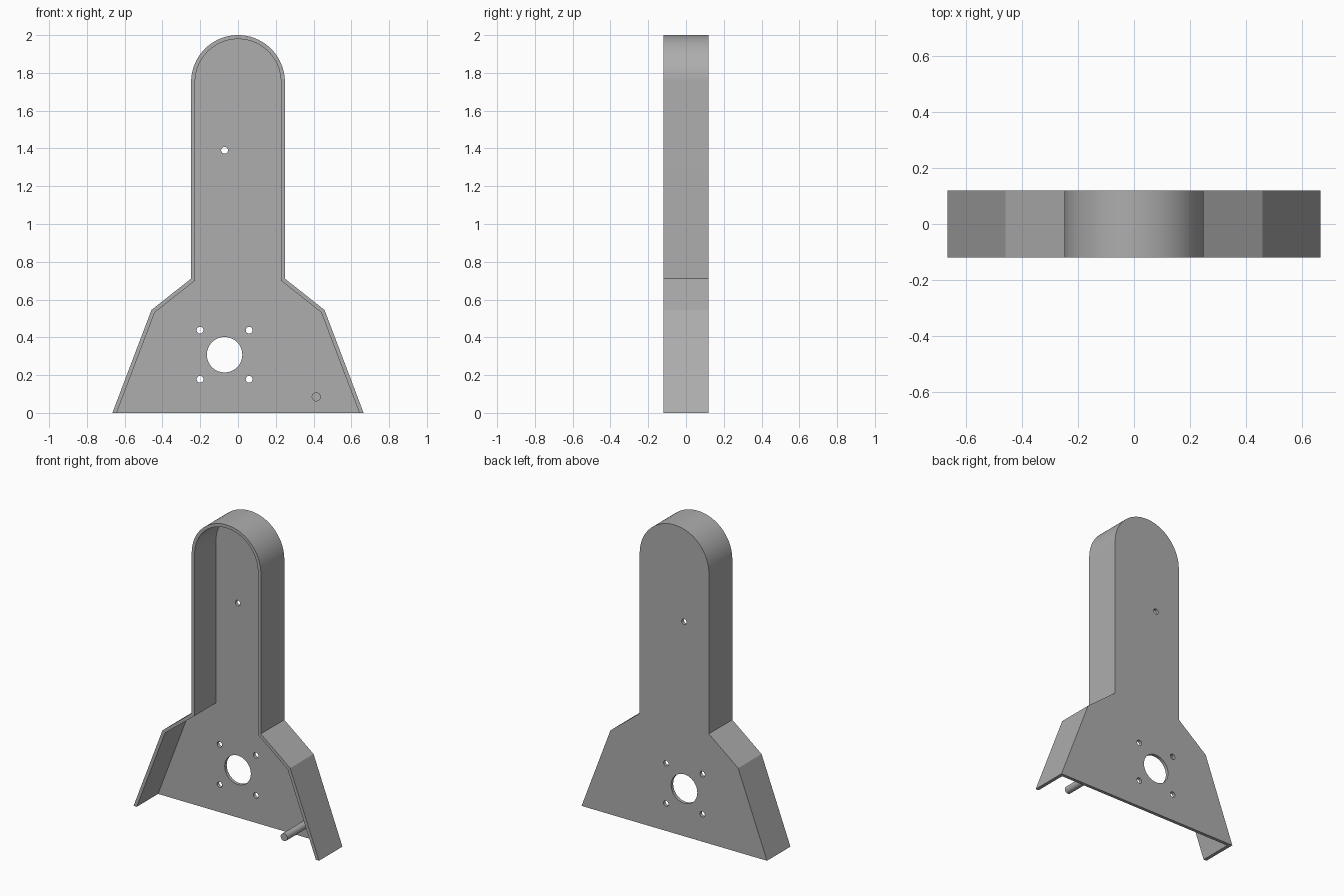
import bpy, bmesh
from math import sin, cos, pi, radians
from mathutils import Vector

if "Cube" in bpy.data.objects:
    bpy.data.objects.remove(bpy.data.objects["Cube"], do_unlink=True)

FRONT, BACK = -0.12, 0.12
WALL = 0.021
ARC_R = 0.248
ARC_Z = 2 - ARC_R

grey = bpy.data.materials.new("grey plastic")
grey.use_nodes = True
grey.diffuse_color = (0.42, 0.42, 0.42, 1)
grey.node_tree.nodes["Principled BSDF"].inputs["Base Color"].default_value = (0.42, 0.42, 0.42, 1)


def prism(name, points, y0, y1):
    """Extrude an (x, z) outline along y."""
    bm = bmesh.new()
    face = bm.faces.new([bm.verts.new((x, y0, z)) for x, z in points])
    moved = bmesh.ops.extrude_face_region(bm, geom=[face])["geom"]
    bmesh.ops.translate(bm, vec=(0, y1 - y0, 0),
                        verts=[v for v in moved if isinstance(v, bmesh.types.BMVert)])
    bmesh.ops.recalc_face_normals(bm, faces=bm.faces)
    mesh = bpy.data.meshes.new(name)
    bm.to_mesh(mesh)
    bm.free()
    mesh.materials.append(grey)
    obj = bpy.data.objects.new(name, mesh)
    bpy.context.collection.objects.link(obj)
    return obj


def circle(x, z, r, n=32):
    return [(x + r * cos(2 * pi * i / n), z + r * sin(2 * pi * i / n)) for i in range(n)]


def shift(a, b, d):
    """Offset the line a-b inward by d."""
    a, b = Vector(a), Vector(b)
    t = (b - a).normalized()
    n = Vector((-t.y, t.x)) * d
    return a + n, t


def outline(d, drop=0):
    """Symmetric tower outline, inset by d and lengthened downward by drop."""
    side = [(0.665, 0), (0.458, 0.545), (ARC_R, 0.711), (ARC_R, ARC_Z)]
    lines = [shift(a, b, d) for a, b in zip(side, side[1:])]
    p, t = lines[0]
    right = [p + t * ((-drop - p.y) / t.y)]
    for (p, t), (q, u) in zip(lines, lines[1:]):
        k = ((q.x - p.x) * u.y - (q.y - p.y) * u.x) / (t.x * u.y - t.y * u.x)
        right.append(p + t * k)
    right = [tuple(v) for v in right]
    r, n = ARC_R - d, 48
    arc = [(r * cos(pi * i / n), ARC_Z + r * sin(pi * i / n)) for i in range(n + 1)]
    return right + arc + [(-x, z) for x, z in reversed(right)]


def cut(target, cutter):
    cutter.hide_render = True
    mod = target.modifiers.new("cut", 'BOOLEAN')
    mod.operation = 'DIFFERENCE'
    mod.solver = 'EXACT'
    mod.object = cutter
    bpy.context.view_layer.objects.active = target
    bpy.ops.object.modifier_apply(modifier=mod.name)
    bpy.data.objects.remove(cutter, do_unlink=True)


# Tower shell: open at the front and along the bottom
shell = prism("tower_shell", outline(0), FRONT, BACK)
cut(shell, prism("cavity_cutter", outline(WALL, 0.1), FRONT - 0.1, BACK - WALL))

# Motor opening, its four screw holes, and the upper pivot hole
HX, HZ, S = -0.071, 0.308, 0.13
holes = [(HX, HZ, 0.094), (HX, 1.39, 0.018)]
holes += [(HX + i * S, HZ + j * S, 0.018) for i in (-1, 1) for j in (-1, 1)]
for x, z, r in holes:
    cut(shell, prism("hole_cutter", circle(x, z, r), 0, BACK + 0.1))

# Peg standing on the inside of the back plate
peg = prism("peg", circle(0.414, 0.085, 0.024), FRONT, BACK - WALL)

for obj in (shell, peg):
    bpy.ops.object.select_all(action='DESELECT')
    obj.select_set(True)
    bpy.context.view_layer.objects.active = obj
    bpy.ops.object.shade_smooth_by_angle(angle=radians(30))
